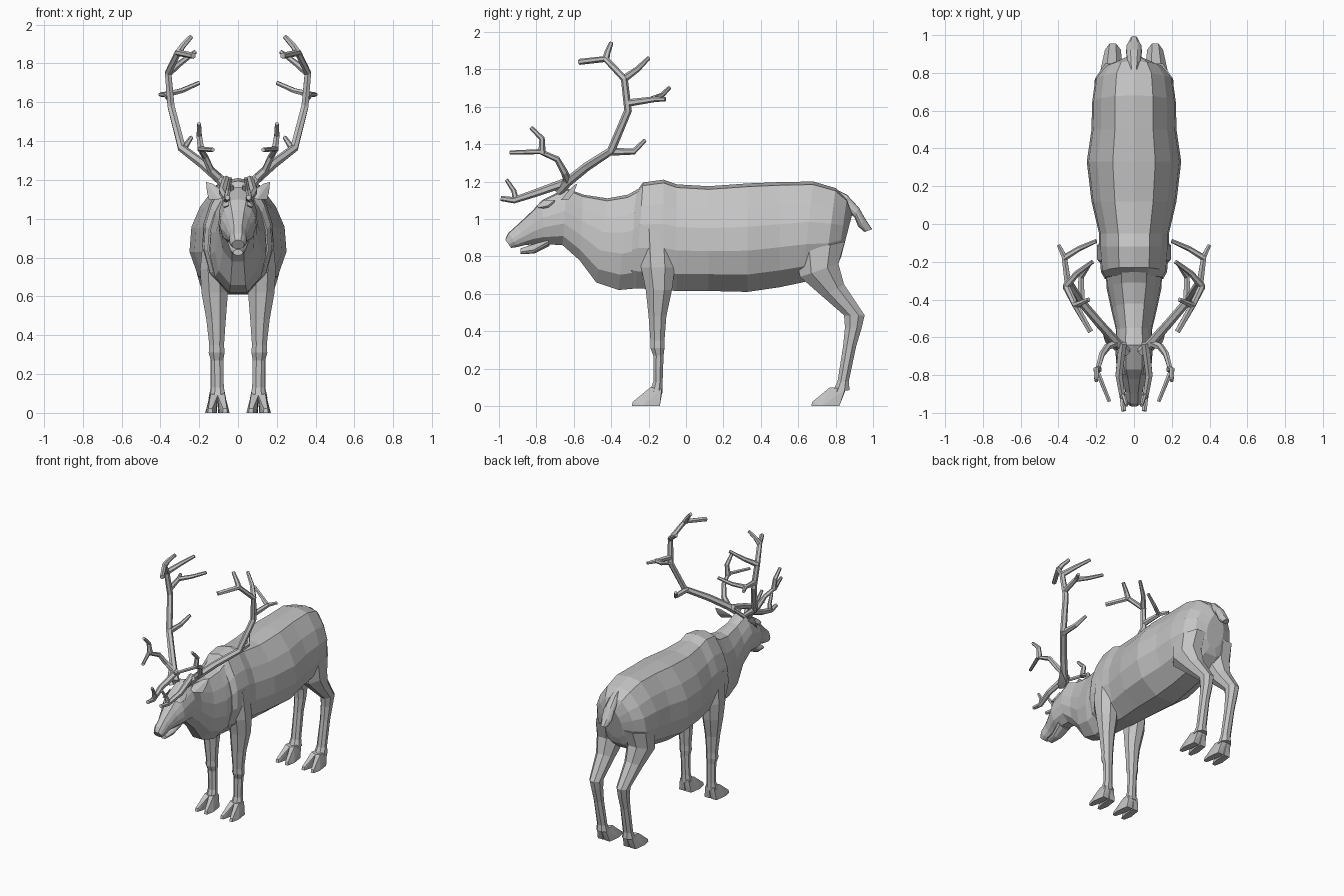
import bpy, bmesh, math
from mathutils import Vector

hide = bpy.data.materials.new("plain grey")
hide.diffuse_color = (0.55, 0.55, 0.55, 1)


def finish(name, bm):
    bmesh.ops.recalc_face_normals(bm, faces=bm.faces)
    me = bpy.data.meshes.new(name)
    bm.to_mesh(me)
    bm.free()
    me.materials.append(hide)
    bpy.context.collection.objects.link(bpy.data.objects.new(name, me))


def skin(bm, rings):
    """Join rings of points into a closed tube."""
    loops = [[bm.verts.new(p) for p in r] for r in rings]
    n = len(loops[0])
    for a, b in zip(loops, loops[1:]):
        for i in range(n):
            j = (i + 1) % n
            bm.faces.new((a[i], a[j], b[j], b[i]))
    bm.faces.new(loops[0])
    bm.faces.new(loops[-1])


# fraction from top to bottom, fraction of half width
SECTION = [(0.03, .45), (.22, .78), (.40, .96), (.62, 1), (.84, .82), (1, .32)]


def trunk(name, rows):
    """Rows: top y, top z, bottom y, bottom z, half width."""
    rings = []
    for yt, zt, yb, zb, w in rows:
        half = [(w * f, yt + (yb - yt) * t, zt + (zb - zt) * t) for t, f in SECTION]
        rings.append([(0, yt, zt)] + half + [(-x, y, z) for x, y, z in reversed(half)])
    bm = bmesh.new()
    skin(bm, rings)
    finish(name, bm)


def limb(name, rows, side):
    """Rows: front y, front z, back y, back z, centre x, half width."""
    rings = []
    for yf, zf, yb, zb, xc, w in rows:
        ring = []
        for k in range(8):
            a = math.pi * (k + .5) / 4
            t = .5 + .5 * math.cos(a) / math.cos(math.pi / 8)
            ring.append((side * (xc + w * math.sin(a) / math.cos(math.pi / 8)),
                         yf + (yb - yf) * t, zf + (zb - zf) * t))
        rings.append(ring)
    bm = bmesh.new()
    skin(bm, rings)
    finish(name, bm)


def hull(name, points, side):
    bm = bmesh.new()
    for x, y, z in points:
        bm.verts.new((side * x, y, z))
    bmesh.ops.convex_hull(bm, input=bm.verts)
    finish(name, bm)


def tube(bm, points, r0, r1, side):
    """Six-sided tapering branch along a path."""
    pts = [Vector((side * x, y, z)) for x, y, z in points]
    rings = []
    for i, p in enumerate(pts):
        d = (pts[min(i + 1, len(pts) - 1)] - pts[max(i - 1, 0)]).normalized()
        u = d.cross(Vector((1, 0, 0))).normalized()
        v = d.cross(u)
        r = r0 + (r1 - r0) * i / (len(pts) - 1)
        rings.append([p + r * (u * math.cos(k * math.pi / 3) + v * math.sin(k * math.pi / 3))
                      for k in range(6)])
    skin(bm, rings)


# barrel of the body, from shoulder to rump
trunk("body", [
    (-.27, 1.14, -.30, .65, .155), (-.23, 1.195, -.27, .63, .175), (-.12, 1.21, -.12, .62, .185),
    (-.05, 1.185, -.05, .615, .185), (.12, 1.175, .12, .615, .225), (.33, 1.19, .33, .61, .25),
    (.50, 1.197, .50, .635, .225), (.68, 1.2, .62, .66, .222), (.80, 1.165, .74, .69, .205),
    (.86, 1.11, .81, .75, .15), (.89, 1.03, .83, .80, .07)])

# neck and skull down to the nose
trunk("neck_and_head", [
    (-.24, 1.17, -.25, .63, .15), (-.31, 1.13, -.36, .62, .145), (-.42, 1.11, -.48, .66, .12),
    (-.55, 1.13, -.57, .78, .095), (-.64, 1.165, -.66, .86, .10), (-.77, 1.10, -.76, .865, .092),
    (-.82, 1.045, -.81, .865, .07), (-.90, .97, -.86, .86, .047), (-.95, .925, -.90, .85, .045),
    (-.967, .89, -.935, .845, .032)])
trunk("lower_jaw", [(-.74, .92, -.73, .855, .055), (-.82, .865, -.81, .815, .038),
                    (-.885, .842, -.885, .812, .026)])
trunk("tail", [(.79, 1.165, .80, 1.08, .025), (.86, 1.13, .86, 1.04, .035),
               (.925, 1.06, .90, 1.01, .042), (.965, .99, .92, .96, .04),
               (.995, .945, .955, .93, .022)])

front_leg = [(-.25, .95, -.07, .95, .115, .06), (-.24, .74, -.06, .74, .125, .07),
             (-.215, .62, -.075, .62, .12, .068), (-.20, .48, -.105, .48, .113, .05),
             (-.19, .35, -.115, .35, .11, .038), (-.19, .31, -.115, .31, .11, .041),
             (-.175, .27, -.12, .27, .108, .032), (-.175, .13, -.125, .13, .105, .032),
             (-.195, .07, -.125, .07, .105, .042)]
hind_leg = [(.58, .82, .85, .88, .115, .09), (.61, .69, .815, .76, .125, .085),
            (.73, .585, .845, .65, .118, .06), (.845, .485, .955, .485, .112, .042),
            (.85, .42, .94, .42, .11, .037), (.84, .32, .91, .32, .11, .032),
            (.81, .13, .87, .13, .107, .034), (.78, .07, .875, .085, .107, .044)]

# antler branches: path, start radius, end radius
antler = [
    ([(.04, -.68, 1.15), (.09, -.63, 1.20), (.18, -.53, 1.28), (.29, -.40, 1.365),
      (.345, -.31, 1.58), (.36, -.33, 1.75), (.31, -.43, 1.855), (.23, -.57, 1.84)], .027, .016),
    ([(.28, -.41, 1.36), (.28, -.28, 1.36), (.24, -.22, 1.42)], .022, .011),
    ([(.35, -.31, 1.62), (.37, -.17, 1.64), (.40, -.11, 1.64)], .02, .011),
    ([(.37, -.18, 1.64), (.29, -.13, 1.66), (.20, -.09, 1.70)], .017, .011),
    ([(.36, -.33, 1.75), (.30, -.26, 1.80), (.22, -.20, 1.86)], .02, .011),
    ([(.31, -.43, 1.85), (.285, -.42, 1.89), (.24, -.40, 1.94)], .02, .012),
    ([(.09, -.63, 1.20), (.14, -.65, 1.25), (.17, -.69, 1.32), (.195, -.78, 1.36),
      (.13, -.94, 1.355)], .022, .011),
    ([(.19, -.77, 1.35), (.20, -.77, 1.43), (.20, -.83, 1.49)], .02, .011),
    ([(.06, -.63, 1.20), (.08, -.80, 1.14), (.06, -.92, 1.10), (.055, -.99, 1.11)], .024, .014),
    ([(.06, -.91, 1.10), (.05, -.92, 1.15), (.04, -.96, 1.21)], .017, .01)]

for side, tag in ((1, "left"), (-1, "right")):
    limb("front_leg_" + tag, front_leg, side)
    limb("hind_leg_" + tag, hind_leg, side)

    # cloven hooves: two splayed toes on every foot
    for leg, x, y in (("front", .105, -.16), ("hind", .107, .80)):
        shift = 0 if leg == "front" else .02
        for out, toe in ((1, "outer"), (-1, "inner")):
            hull(f"{leg}_hoof_{toe}_{tag}", [
                (x, y - .035, .09), (x + out * .036, y - .03, .10),
                (x, y + .035 + shift, .09), (x + out * .036, y + .03 + shift, .09),
                (x + out * .004, y + .02, 0), (x + out * .05, y + .02, 0),
                (x + out * .062, y - .07, 0), (x + out * .008, y - .06, 0),
                (x + out * .05, y - .13, 0), (x + out * .026, y - .13, 0),
                (x + out * .048, y - .125, .022), (x + out * .028, y - .125, .022)], side)

    # leaf-shaped ear
    hull("ear_" + tag, [(.07, -.66, 1.11), (.07, -.63, 1.14), (.10, -.67, 1.10), (.15, -.63, 1.10),
                        (.16, -.60, 1.14), (.165, -.58, 1.19), (.13, -.60, 1.18),
                        (.12, -.62, 1.16)], side)
    # brow ridge over the eye
    hull("brow_" + tag, [(.05, -.76, 1.10), (.082, -.74, 1.07), (.075, -.79, 1.06),
                         (.045, -.80, 1.07), (.07, -.70, 1.10), (.06, -.72, 1.05)], side)

    bm = bmesh.new()
    for path, r0, r1 in antler:
        tube(bm, path, r0, r1, side)
    finish("antler_" + tag, bm)
